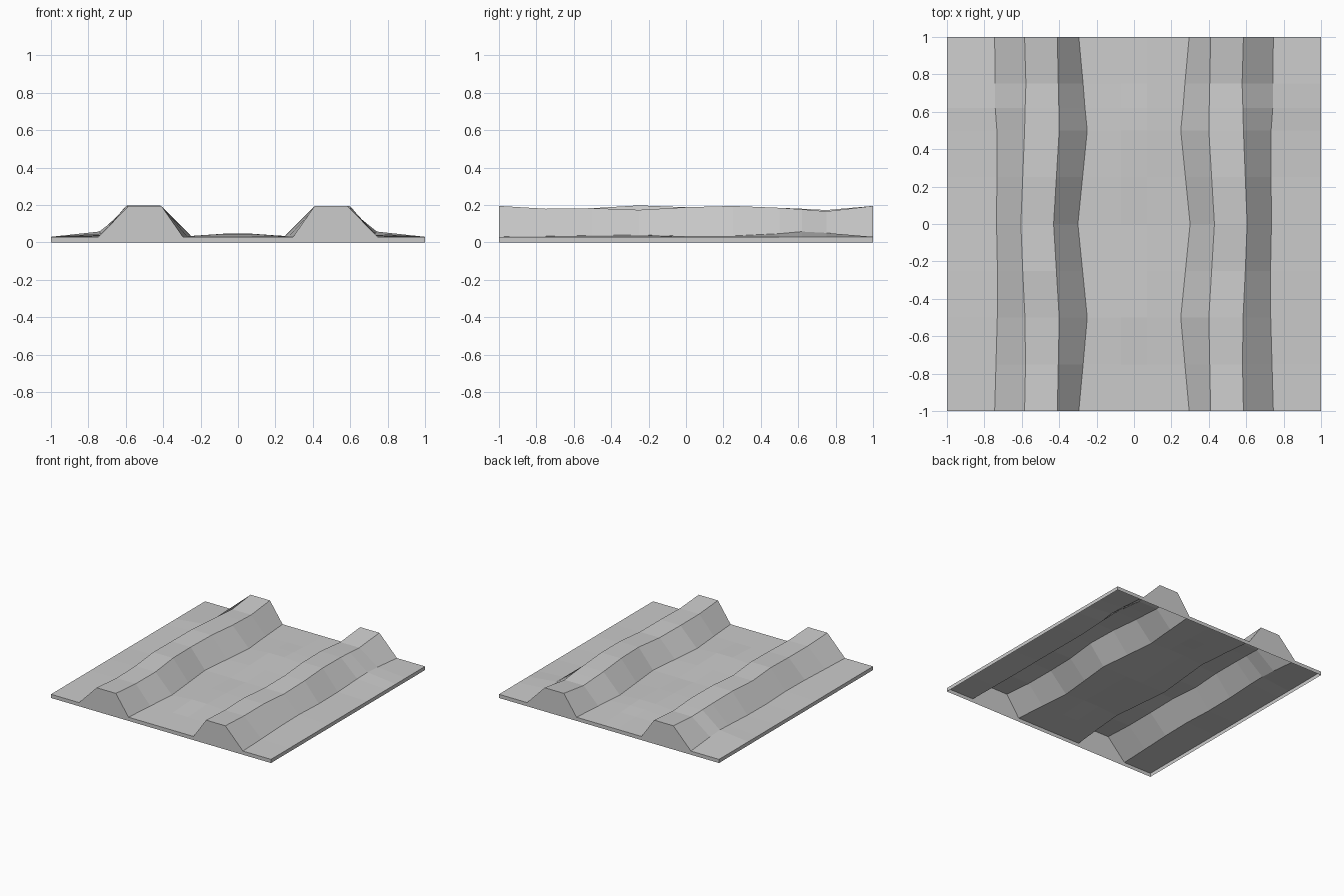
import bpy, bmesh

if "Cube" in bpy.data.objects:
    bpy.data.objects.remove(bpy.data.objects["Cube"])

# Row stations along y, with the wandering edge lines of one ridge at each
ys      = [-1, -.75, -.5, -.25, 0, .25, .5, .62, .75, 1]
in_base = [.295, .272, .25, .275, .30, .275, .25, .262, .272, .295]
in_top  = [.41, .405, .40, .415, .43, .415, .40, .402, .405, .41]
out_top = [.585, .58, .583, .595, .605, .595, .585, .582, .578, .585]
out_base = [.745, .738, .731, .73, .735, .733, .733, .742, .743, .745]
# Crest heights and small bumps in the flat ground
crest   = [.195, .18, .183, .174, .188, .195, .185, .177, .166, .195]
crest_l = [.195, .18, .183, .198, .188, .195, .185, .18, .173, .195]
verge   = [.03, .033, .037, .04, .034, .035, .047, .058, .051, .03]
middle  = [.03, .033, .046, .04, .032, .04, .047, .043, .036, .03]
BASE = .03


def row(i):
    """Cross-section of the tile at station i, from left to right."""
    def half(s, c):
        return [(s * 1, BASE), (s * out_base[i], verge[i]),
                (s * out_top[i], c), (s * in_top[i], c),
                (s * in_base[i], BASE + .003 * (0 < i < 9))]
    left = half(-1, crest_l[i])
    right = half(1, crest[i])[::-1]
    mid = [(-.07, middle[i]), (.07, middle[i])]
    return [(x, ys[i], z) for x, z in left + mid + right]


bm = bmesh.new()
grid = [[bm.verts.new(p) for p in row(i)] for i in range(len(ys))]

# Ground and ridge surface
for a, b in zip(grid, grid[1:]):
    for j in range(len(a) - 1):
        bm.faces.new((a[j], a[j + 1], b[j + 1], b[j]))

# Skirt down to z = 0, open underneath
rim = [e for e in bm.edges if e.is_boundary]
skirt = bmesh.ops.extrude_edge_only(bm, edges=rim)
for v in skirt["geom"]:
    if isinstance(v, bmesh.types.BMVert):
        v.co.z = 0
bmesh.ops.recalc_face_normals(bm, faces=bm.faces[:])
top = max(bm.faces, key=lambda f: abs(f.normal.z))
if top.normal.z < 0:
    bmesh.ops.reverse_faces(bm, faces=bm.faces[:])

mesh = bpy.data.meshes.new("ridged_ground_tile")
bm.to_mesh(mesh)
bm.free()
tile = bpy.data.objects.new("ridged_ground_tile", mesh)
bpy.context.collection.objects.link(tile)
